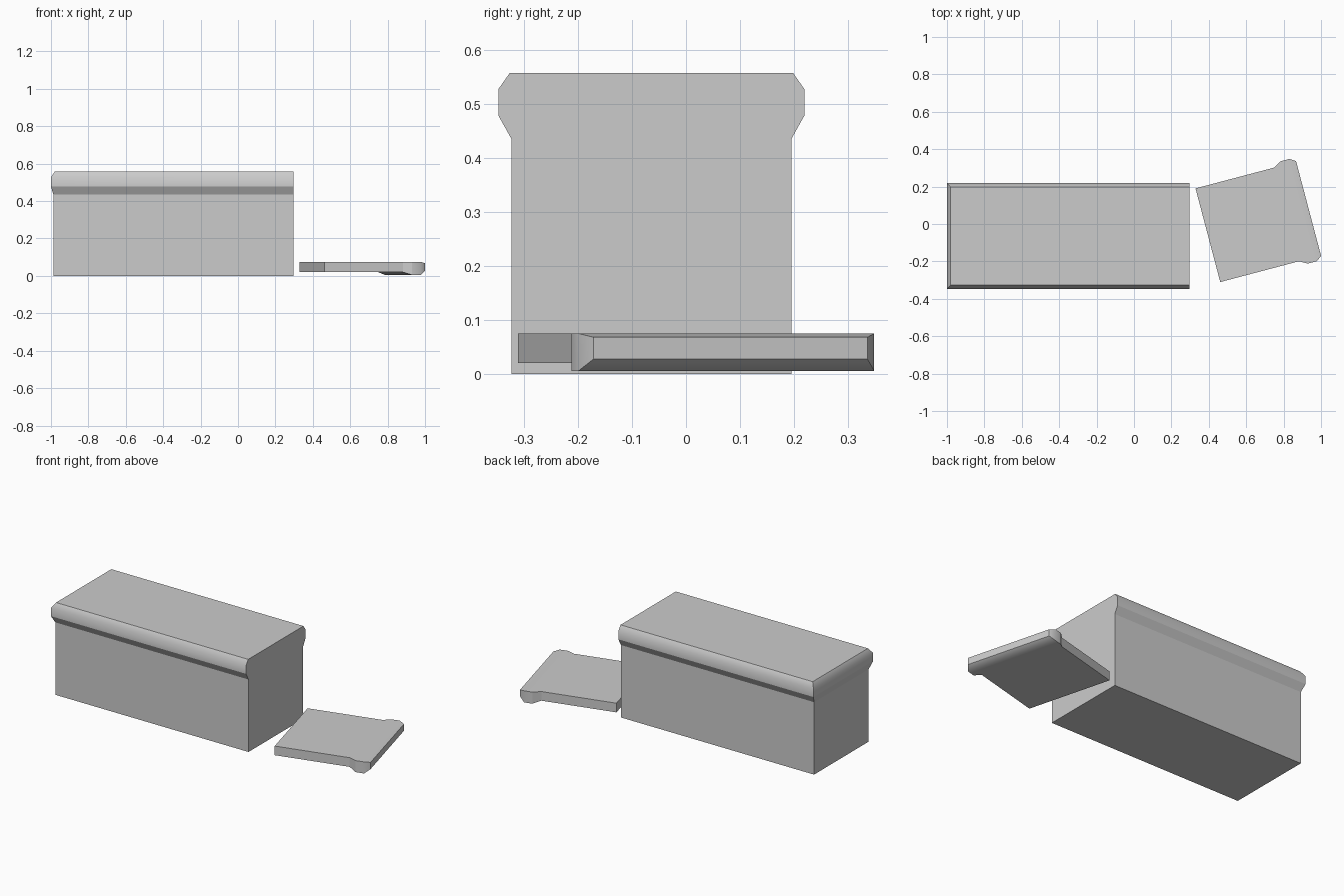
import bpy, bmesh, math
from mathutils import Matrix, Vector

if "Cube" in bpy.data.objects:
    bpy.data.objects.remove(bpy.data.objects["Cube"])


def loft(name, rings, matrix=Matrix()):
    """Join four-sided rings into a closed solid; round the upper moulding bands."""
    bm = bmesh.new()
    loops = [[bm.verts.new(p) for p in ring] for ring in rings]
    bm.faces.new(loops[0])
    bm.faces.new(loops[-1])
    for band, (a, b) in enumerate(zip(loops, loops[1:])):
        for i in range(4):
            j = (i + 1) % 4
            face = bm.faces.new((a[i], a[j], b[j], b[i]))
            face.smooth = band >= 2
    bmesh.ops.recalc_face_normals(bm, faces=bm.faces)
    for e in bm.edges:
        e.smooth = e.calc_face_angle() < math.radians(45)
    mesh = bpy.data.meshes.new(name)
    bm.to_mesh(mesh)
    bm.free()
    obj = bpy.data.objects.new(name, mesh)
    obj.matrix_world = matrix
    bpy.context.collection.objects.link(obj)
    return obj


# Shared moulding profile: height, side overhang, end overhang
PROFILE = [(0, 0, 0), (0.435, 0, 0), (0.478, 0.024, 0.013),
           (0.527, 0.024, 0.013), (0.557, 0.003, -0.007)]
HALF = 0.259

# Long block: moulding on front, back and left; right end cut flat
MID_Y, LEFT, RIGHT = -0.064, -0.987, 0.296
rings = []
for h, side, end in PROFILE:
    w = HALF + side
    x = LEFT - end
    rings.append([(x, MID_Y - w, h), (RIGHT, MID_Y - w, h),
                  (RIGHT, MID_Y + w, h), (x, MID_Y + w, h)])
loft("main_block", rings)

# Detached end slab: same profile, lying flat and turned on the ground
rings = []
for h, side, end in PROFILE:
    w = HALF + side
    low = 0.02 - end * 1.1
    top = 0.068 if h > 0.55 else 0.075
    rings.append([(h, -w, low), (h, w, low), (h, w, top), (h, -w, top)])
place = Matrix.Translation(Vector((0.395, -0.06, 0))) @ Matrix.Rotation(math.radians(14.8), 4, 'Z')
loft("end_slab", rings, place)
